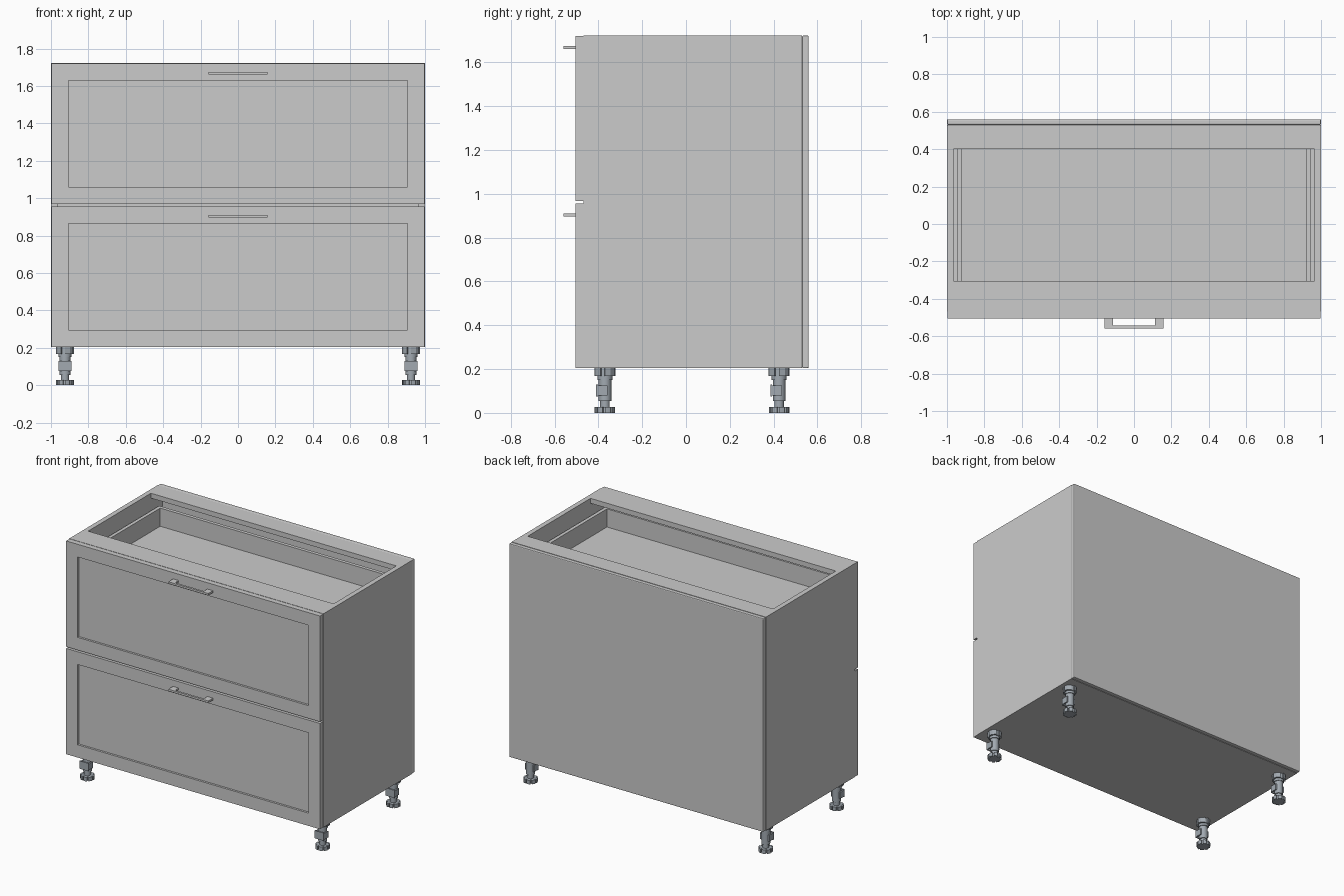
import bpy, bmesh, math
from mathutils import Matrix, Vector

if "Cube" in bpy.data.objects:
    bpy.data.objects.remove(bpy.data.objects["Cube"])

Z0, Z1 = 0.204, 1.722           # cabinet bottom and top
YF, YB = -0.468, 0.56           # carcass front and back
T = 0.035                       # board thickness


def add_box(bm, lo, hi):
    lo, hi = Vector(lo), Vector(hi)
    m = Matrix.Translation((lo + hi) / 2) @ Matrix.Diagonal((*(hi - lo), 1))
    return bmesh.ops.create_cube(bm, size=1, matrix=m)["verts"]


def add_prism(bm, pts, z0, z1):
    face = bm.faces.new([bm.verts.new((x, y, z0)) for x, y in pts])
    new = bmesh.ops.extrude_face_region(bm, geom=[face])["geom"]
    verts = [g for g in new if isinstance(g, bmesh.types.BMVert)]
    bmesh.ops.translate(bm, verts=verts, vec=(0, 0, z1 - z0))


def ring(r, n, turn=0.0):
    return [(r * math.cos(2 * math.pi * i / n + turn),
             r * math.sin(2 * math.pi * i / n + turn)) for i in range(n)]


def gear(r_out, r_in, teeth):
    pts = []
    for i in range(teeth):
        for f, r in ((0, r_out), (0.36, r_out), (0.72, r_out), (0.74, r_in), (0.98, r_in)):
            a = 2 * math.pi * (i + f) / teeth
            pts.append((r * math.cos(a), r * math.sin(a)))
    return pts


def finish(name, bm):
    bmesh.ops.recalc_face_normals(bm, faces=bm.faces)
    me = bpy.data.meshes.new(name)
    bm.to_mesh(me)
    bm.free()
    ob = bpy.data.objects.new(name, me)
    bpy.context.collection.objects.link(ob)
    return ob


def boxes(name, items, bevel=0.0):
    bm = bmesh.new()
    for lo, hi in items:
        add_box(bm, lo, hi)
    ob = finish(name, bm)
    if bevel:
        mod = ob.modifiers.new("Bevel", "BEVEL")
        mod.width, mod.segments = bevel, 2
    return ob


# Carcass boards
XI = 1 - T
YI = YB - 0.03
for s, side in ((-1, "left"), (1, "right")):
    xs = sorted((s * XI, s * 1.0))
    boxes(f"{side}_side_panel", [((xs[0], YF, Z0), (xs[1], YI, Z1))])
boxes("back_panel", [((-1, YI, Z0), (1, YB, Z1))], 0.006)
boxes("bottom_panel", [((-XI, YF, Z0), (XI, YI, Z0 + T))])
boxes("front_top_rail", [((-XI, YF, Z1 - T), (XI, -0.305, Z1))])
boxes("back_top_rail", [((-XI, 0.4, Z1 - T), (XI, YI, Z1))])

# Drawers: framed front, handle, shallow box and runners
for name, z in (("lower", Z0), ("upper", 0.968)):
    top = z + 0.752
    bm = bmesh.new()
    add_box(bm, (-0.998, -0.505, z), (0.998, YF, top))
    bm.normal_update()
    face = min(bm.faces, key=lambda f: f.calc_center_median().y)
    bmesh.ops.inset_region(bm, faces=[face], thickness=0.128)
    new = bmesh.ops.extrude_face_region(bm, geom=[face])["geom"]
    bmesh.ops.translate(bm, vec=(0, 0.015, 0),
                        verts=[g for g in new if isinstance(g, bmesh.types.BMVert)])
    bmesh.ops.delete(bm, geom=[face], context="FACES_ONLY")
    finish(f"{name}_drawer_front", bm)

    hz = top - 0.052
    boxes(f"{name}_handle", [
        ((-0.157, -0.558, hz - 0.007), (-0.113, -0.505, hz + 0.007)),
        ((0.113, -0.558, hz - 0.007), (0.157, -0.505, hz + 0.007)),
        ((-0.113, -0.558, hz - 0.007), (0.113, -0.543, hz + 0.007))])

    floor, rim = top - 0.236, top - 0.107
    boxes(f"{name}_drawer_box", [
        ((-0.945, YF, floor - 0.03), (-0.92, 0.465, rim)),
        ((0.92, YF, floor - 0.03), (0.945, 0.465, rim)),
        ((-0.92, 0.44, floor - 0.03), (0.92, 0.465, rim)),
        ((-0.92, YF, floor - 0.03), (0.92, -0.426, rim)),
        ((-0.92, -0.426, floor - 0.03), (0.92, 0.44, floor))])
    boxes(f"{name}_drawer_runners", [
        ((s - 0.01, YF, floor), (s + 0.01, 0.46, floor + 0.04))
        for s in (-0.955, 0.955)])

# Adjustable legs: notched foot, stem, collar, mounting plate and plinth clip
bm = bmesh.new()
add_prism(bm, gear(0.047, 0.036, 8), 0, 0.028)
add_prism(bm, ring(0.022, 20), 0.028, 0.06)
add_prism(bm, ring(0.029, 20), 0.055, 0.165)
add_prism(bm, ring(0.034, 20), 0.150, 0.168)
add_prism(bm, gear(0.048, 0.040, 4), 0.168, Z0)
add_box(bm, (-0.036, -0.040, 0.075), (0.036, -0.032, 0.130))
for s in (-1, 1):
    xs = sorted((s * 0.036, s * 0.026))
    add_box(bm, (xs[0], -0.032, 0.08), (xs[1], 0.012, 0.125))
leg = finish("front_left_leg", bm)
mat = bpy.data.materials.new("leg_grey")
mat.diffuse_color = (0.36, 0.40, 0.44, 1)
mat.use_nodes = True
mat.node_tree.nodes["Principled BSDF"].inputs["Base Color"].default_value = mat.diffuse_color
leg.data.materials.append(mat)
bpy.context.view_layer.objects.active = leg
leg.select_set(True)
bpy.ops.object.shade_smooth_by_angle(angle=math.radians(30))
leg.location = (-0.925, -0.37, 0)
for name, x, y in (("front_right_leg", 0.925, -0.37),
                   ("back_left_leg", -0.925, 0.425),
                   ("back_right_leg", 0.925, 0.425)):
    ob = leg.copy()
    ob.name = name
    ob.location = (x, y, 0)
    bpy.context.collection.objects.link(ob)
